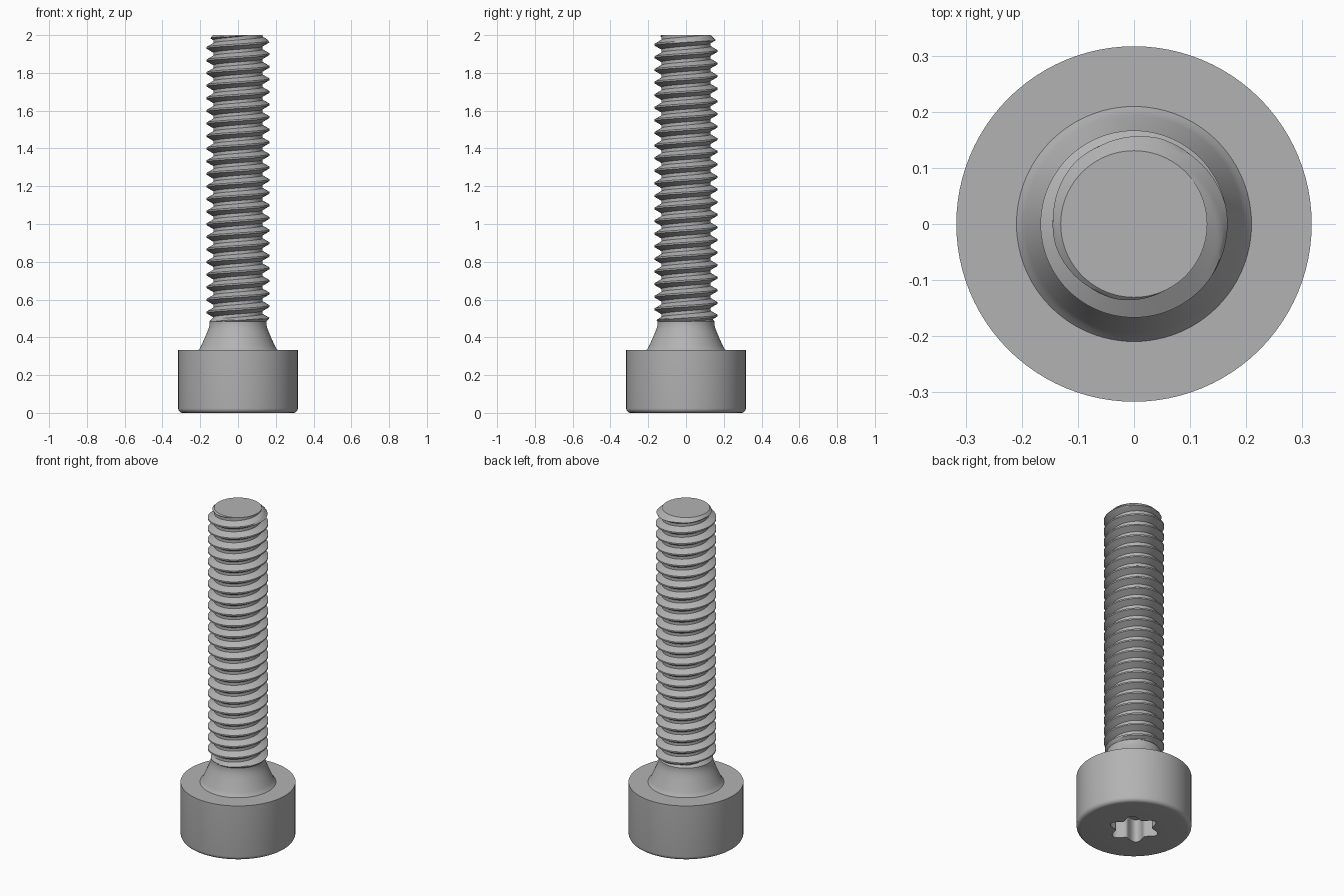
import bpy, bmesh, math
from math import cos, sin, pi

if "Cube" in bpy.data.objects:
    bpy.data.objects.remove(bpy.data.objects["Cube"])

STEEL = (0.45, 0.45, 0.45, 1)
steel = bpy.data.materials.new("steel grey")
steel.use_nodes = True
steel.diffuse_color = STEEL
steel.node_tree.nodes["Principled BSDF"].inputs["Base Color"].default_value = STEEL

SEG = 96
HEAD_TOP, THREAD_START, TOP = 0.333, 0.485, 2.0
MAJOR, MINOR, NECK = 0.1667, 0.1306, 0.15
PITCH = 0.0667


def finish(bm, name):
    bmesh.ops.remove_doubles(bm, verts=bm.verts, dist=1e-5)
    bmesh.ops.dissolve_degenerate(bm, edges=bm.edges, dist=1e-5)
    bmesh.ops.recalc_face_normals(bm, faces=bm.faces)
    mesh = bpy.data.meshes.new(name)
    bm.to_mesh(mesh)
    bm.free()
    obj = bpy.data.objects.new(name, mesh)
    bpy.context.collection.objects.link(obj)
    mesh.materials.append(steel)
    return obj


def activate(obj):
    bpy.ops.object.select_all(action='DESELECT')
    obj.select_set(True)
    bpy.context.view_layer.objects.active = obj


def skin(bm, rows, closed=True):
    """Bridge consecutive rows of points with quads."""
    rings = [[bm.verts.new(p) for p in row] for row in rows]
    for a, b in zip(rings, rings[1:]):
        n = len(a)
        for i in range(n if closed else n - 1):
            j = (i + 1) % n
            bm.faces.new((a[i], a[j], b[j], b[i]))
    return rings


def ring(radius, z):
    return [(radius * cos(2 * pi * i / SEG), radius * sin(2 * pi * i / SEG), z)
            for i in range(SEG)]


def revolve(name, profile):
    bm = bmesh.new()
    rings = skin(bm, [ring(r, z) for r, z in profile])
    bm.faces.new(rings[0])
    bm.faces.new(rings[-1])
    return finish(bm, name)


# Cylindrical head with a rounded lower rim
R, FILLET = 0.3167, 0.024
rim = [(R - FILLET + FILLET * sin(a), FILLET - FILLET * cos(a))
       for a in (i * pi / 12 for i in range(7))]
head = revolve("head", rim + [(R, HEAD_TOP)])

# Six-lobed drive socket cut into the underside
bm = bmesh.new()
angles = [2 * pi * i / 144 for i in range(144)]
lobes = [(0.121 + 0.021 * cos(6 * (a - pi / 4)), a) for a in angles]
ends = skin(bm, [[(r * cos(a), r * sin(a), z) for r, a in lobes] for z in (-0.1, 0.14)])
for end in ends:
    bm.faces.new(end)
cutter = finish(bm, "socket_cutter")
cutter.hide_render = True
cut = head.modifiers.new("socket", 'BOOLEAN')
cut.operation, cut.solver, cut.object = 'DIFFERENCE', 'EXACT', cutter
activate(head)
bpy.ops.object.modifier_apply(modifier="socket")
bpy.data.objects.remove(cutter)

# Flared neck between head and thread
neck = revolve("neck", [(0.213, HEAD_TOP - 0.005), (0.208, HEAD_TOP + 0.002),
                        (0.201, 0.343), (0.194, 0.357), (0.164, 0.425), (0.157, 0.443),
                        (0.152, 0.46), (NECK, 0.475), (NECK, THREAD_START)])

# Helical thread: flat crest, sloping flanks, flat root
crest, root = PITCH / 16, PITCH * 3 / 8
section = [(-crest, MAJOR), (crest, MAJOR)]
section += [(crest + (root - crest) * t / 5, MAJOR + (MINOR - MAJOR) * t / 5) for t in range(1, 6)]
section += [(PITCH - root, MINOR)]
section += [(PITCH - root + (root - crest) * t / 5, MINOR + (MAJOR - MINOR) * t / 5)
            for t in range(1, 6)]


def thread_point(step, offset, radius):
    a = 2 * pi * step / SEG
    z = min(max(1.966 - 24 * PITCH + PITCH * step / SEG + offset, THREAD_START), TOP)
    up, down = z - THREAD_START, TOP - z
    radius = min(max(radius, NECK - up), NECK + up)   # run-out at the neck
    radius = min(radius, MINOR + down)                # chamfer at the tip
    return (radius * cos(a), radius * sin(a), z)


bm = bmesh.new()
skin(bm, [[thread_point(s, o, r) for o, r in section] for s in range(26 * SEG + 1)], closed=False)
bmesh.ops.remove_doubles(bm, verts=bm.verts, dist=1e-5)
bmesh.ops.dissolve_degenerate(bm, edges=bm.edges, dist=1e-5)
tip = [v for v in bm.verts if v.co.z > TOP - 1e-5]
tip.sort(key=lambda v: math.atan2(v.co.y, v.co.x))
bm.faces.new(tip)
thread = finish(bm, "threaded_shank")

for obj in (head, neck, thread):
    activate(obj)
    bpy.ops.object.shade_smooth_by_angle(angle=math.radians(28))
